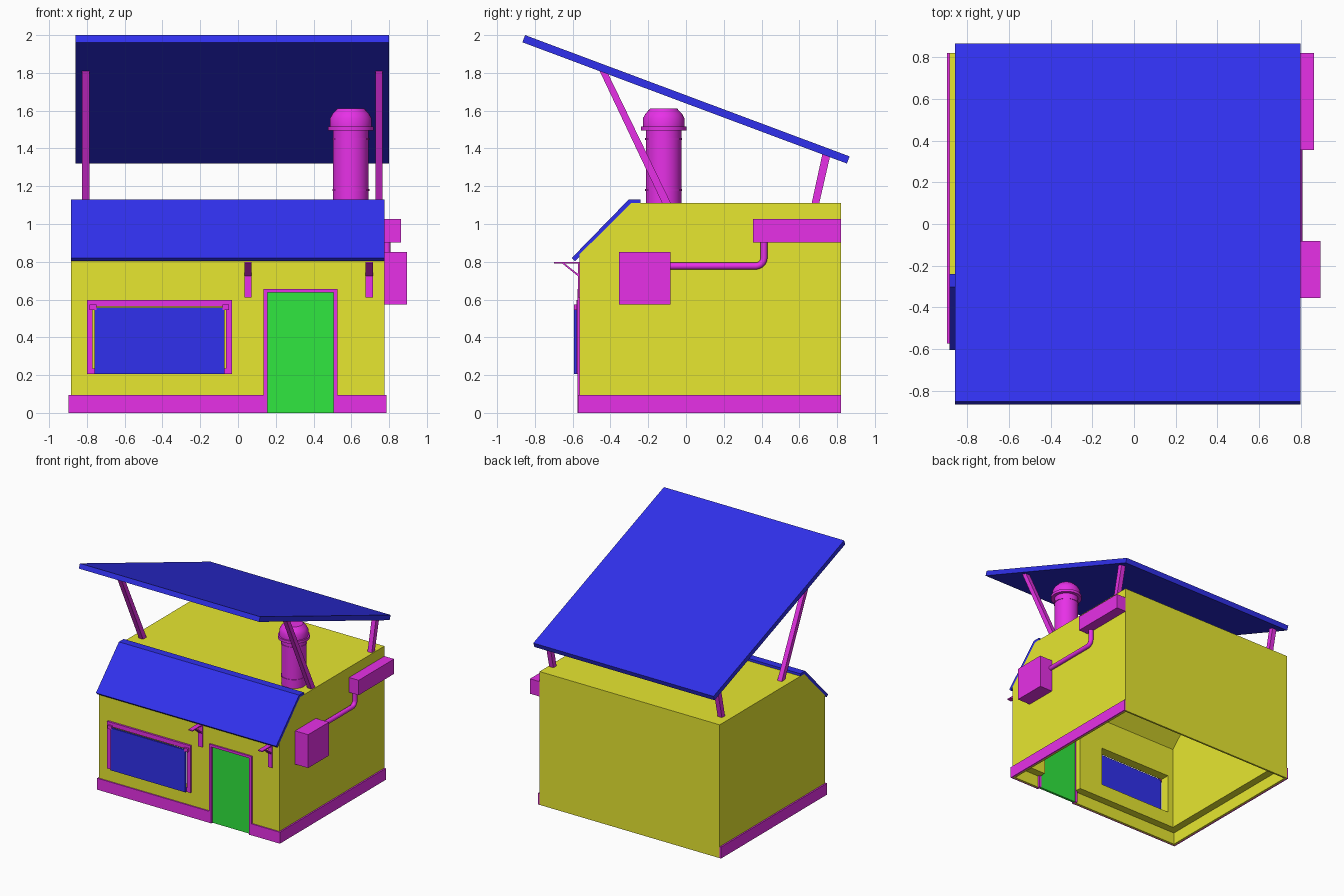
import bpy, bmesh, math

if "Cube" in bpy.data.objects:
    bpy.data.objects.remove(bpy.data.objects["Cube"])


def material(name, rgb):
    m = bpy.data.materials.new(name)
    m.diffuse_color = (*rgb, 1)
    m.use_nodes = True
    m.node_tree.nodes["Principled BSDF"].inputs["Base Color"].default_value = m.diffuse_color
    return m


YELLOW = material("wall_yellow", (0.8, 0.8, 0.03))
BLUE = material("panel_blue", (0.03, 0.03, 0.85))
MAGENTA = material("trim_magenta", (0.8, 0.03, 0.8))
GREEN = material("door_green", (0.03, 0.8, 0.05))


def finish(name, bm, mat):
    bmesh.ops.recalc_face_normals(bm, faces=bm.faces)
    me = bpy.data.meshes.new(name)
    bm.to_mesh(me)
    bm.free()
    if mat:
        me.materials.append(mat)
    ob = bpy.data.objects.new(name, me)
    bpy.context.collection.objects.link(ob)
    return ob


def prism(name, yz, x0, x1, mat=None):
    """Extrude a (y, z) profile from x0 to x1."""
    bm = bmesh.new()
    f = bm.faces.new([bm.verts.new((x0, y, z)) for y, z in yz])
    ext = bmesh.ops.extrude_face_region(bm, geom=[f])["geom"]
    bmesh.ops.translate(bm, vec=(x1 - x0, 0, 0),
                        verts=[v for v in ext if isinstance(v, bmesh.types.BMVert)])
    return finish(name, bm, mat)


def box(name, x0, x1, y0, y1, z0, z1, mat=None):
    return prism(name, [(y0, z0), (y1, z0), (y1, z1), (y0, z1)], x0, x1, mat)


def activate(ob):
    bpy.ops.object.select_all(action='DESELECT')
    ob.select_set(True)
    bpy.context.view_layer.objects.active = ob


def cut(ob, cutter):
    cutter.hide_render = True
    mod = ob.modifiers.new("cut", 'BOOLEAN')
    mod.operation, mod.solver, mod.object = 'DIFFERENCE', 'EXACT', cutter
    activate(ob)
    bpy.ops.object.modifier_apply(modifier=mod.name)
    bpy.data.objects.remove(cutter)


def lathe(name, rz, cx, cy, mat, n=32):
    """Revolve an (r, z) profile about a vertical axis and close both ends."""
    bm = bmesh.new()
    rings = [[bm.verts.new((cx + r * math.cos(math.tau * i / n),
                            cy + r * math.sin(math.tau * i / n), z)) for i in range(n)]
             for r, z in rz]
    for a, b in zip(rings, rings[1:]):
        for i in range(n):
            j = (i + 1) % n
            bm.faces.new((a[i], a[j], b[j], b[i]))
    bm.faces.new(rings[0])
    bm.faces.new(rings[-1])
    ob = finish(name, bm, mat)
    activate(ob)
    bpy.ops.object.shade_smooth_by_angle(angle=math.radians(30))
    return ob


# Main walls: hollow, open underneath, with window and door openings
L, R, F, B = -0.885, 0.775, -0.563, 0.82
T = 0.08
walls = prism("walls", [(F, 0), (B, 0), (B, 1.11), (-0.29, 1.11), (F, 0.84)], L, R, YELLOW)
cut(walls, prism("cavity", [(F + T, -0.1), (B - T, -0.1), (B - T, 1.03), (-0.257, 1.03),
                            (F + T, 0.807)], L + T, R - T))
cut(walls, box("base_recess", L + 0.015, R - 0.015, F + 0.015, B - 0.015, -0.1, 0.1))
cut(walls, box("window_hole", -0.755, -0.075, F - 0.1, F + 0.15, 0.22, 0.55))
cut(walls, box("door_hole", 0.15, 0.512, F - 0.1, F + 0.15, -0.1, 0.64))

# Skirting on the front and both sides
box("skirting_left", L - 0.012, L, F - 0.01, B, 0, 0.095, MAGENTA)
box("skirting_right", R, R + 0.012, F - 0.01, B, 0, 0.095, MAGENTA)
box("skirting_front_left", L, 0.137, F - 0.01, F, 0, 0.095, MAGENTA)
box("skirting_front_right", 0.525, R, F - 0.01, F, 0, 0.095, MAGENTA)

# Door and its frame
box("door", 0.154, 0.508, F + 0.005, F + 0.025, 0, 0.638, GREEN)
for side, x in (("left", 0.136), ("right", 0.506)):
    box("door_jamb_" + side, x, x + 0.02, F - 0.012, F + 0.03, 0, 0.637, MAGENTA)
box("door_lintel", 0.136, 0.526, F - 0.012, F + 0.03, 0.637, 0.657, MAGENTA)

# Window shutter with its frame, hinges and stops
box("shutter", -0.76, -0.072, -0.592, -0.577, 0.205, 0.557, BLUE)
box("window_head", -0.80, -0.033, F - 0.016, F, 0.562, 0.597, MAGENTA)
for side, x, px in (("left", -0.80, -0.785), ("right", -0.063, -0.083)):
    box("window_jamb_" + side, x, x + 0.03, F - 0.016, F, 0.205, 0.562, MAGENTA)
    box("shutter_hinge_" + side, px, px + 0.035, -0.594, F, 0.545, 0.574, MAGENTA)
    box("shutter_stop_" + side, px, px + 0.035, -0.577, F, 0.205, 0.235, MAGENTA)

# Front eave covering the sloped corner
prism("front_eave", [(-0.605, 0.82), (-0.303, 1.13), (-0.24, 1.13), (-0.24, 1.109),
                     (-0.29, 1.109), (-0.587, 0.803)], L, R, BLUE)

# Large tilted roof panel and its four posts
prism("tilted_roof", [(-0.852, 2.0), (-0.866, 1.962), (0.852, 1.32), (0.866, 1.358)],
      -0.86, 0.80, BLUE)


def under(y):
    return 1.964 - 0.3737 * (y + 0.866)


for side, x in (("left", -0.825), ("right", 0.727)):
    for row, yt, yb, h in (("front", -0.435, -0.102, 0.023), ("rear", 0.742, 0.685, 0.02)):
        prism(f"{row}_post_{side}", [(yb - h, 1.108), (yb + h, 1.108), (yt + h, under(yt + h)),
                                     (yt - h, under(yt - h))], x, x + 0.039, MAGENTA)

# Chimney pipe with two thin bands, a flange and a domed cap
lathe("chimney", [(0.094, 1.108), (0.094, 1.175), (0.098, 1.175), (0.098, 1.185), (0.094, 1.185),
                  (0.094, 1.445), (0.098, 1.445), (0.098, 1.455), (0.094, 1.455), (0.094, 1.495),
                  (0.121, 1.495), (0.121, 1.517), (0.11, 1.517), (0.11, 1.56), (0.096, 1.585),
                  (0.07, 1.612)], 0.597, -0.118, MAGENTA)

# Awning brackets: wall plate, arm and diagonal brace
for i, x in enumerate((0.034, 0.676)):
    w = x + 0.038
    box(f"bracket_plate_{i}", x, w, F - 0.01, F, 0.61, 0.8, MAGENTA)
    box(f"bracket_arm_{i}", x, w, -0.70, F, 0.791, 0.8, MAGENTA)
    prism(f"bracket_brace_{i}", [(-0.658, 0.793), (-0.645, 0.793), (F - 0.008, 0.735),
                                 (F - 0.008, 0.723)], x, w, MAGENTA)

# Utility boxes on the right wall, joined by a bent pipe
box("meter_box", R, 0.895, -0.355, -0.082, 0.575, 0.853, MAGENTA)
box("duct_box", R, 0.863, 0.355, B, 0.902, 1.026, MAGENTA)
r, cy, cz = 0.045, 0.413, 0.777
bend = [(cy - r + r * math.sin(a), cz + r - r * math.cos(a))
        for a in (math.pi / 2 * i / 6 for i in range(7))]
path = [(-0.09, cz)] + bend + [(cy, 0.91)]
cu = bpy.data.curves.new("wall_pipe", 'CURVE')
cu.dimensions, cu.bevel_depth, cu.bevel_resolution = '3D', 0.019, 3
sp = cu.splines.new('POLY')
sp.points.add(len(path) - 1)
for p, (y, z) in zip(sp.points, path):
    p.co = (0.789, y, z, 1)
cu.materials.append(MAGENTA)
pipe = bpy.data.objects.new("wall_pipe", cu)
bpy.context.collection.objects.link(pipe)
activate(pipe)
bpy.ops.object.convert(target='MESH')
bpy.ops.object.shade_smooth_by_angle(angle=math.radians(40))
